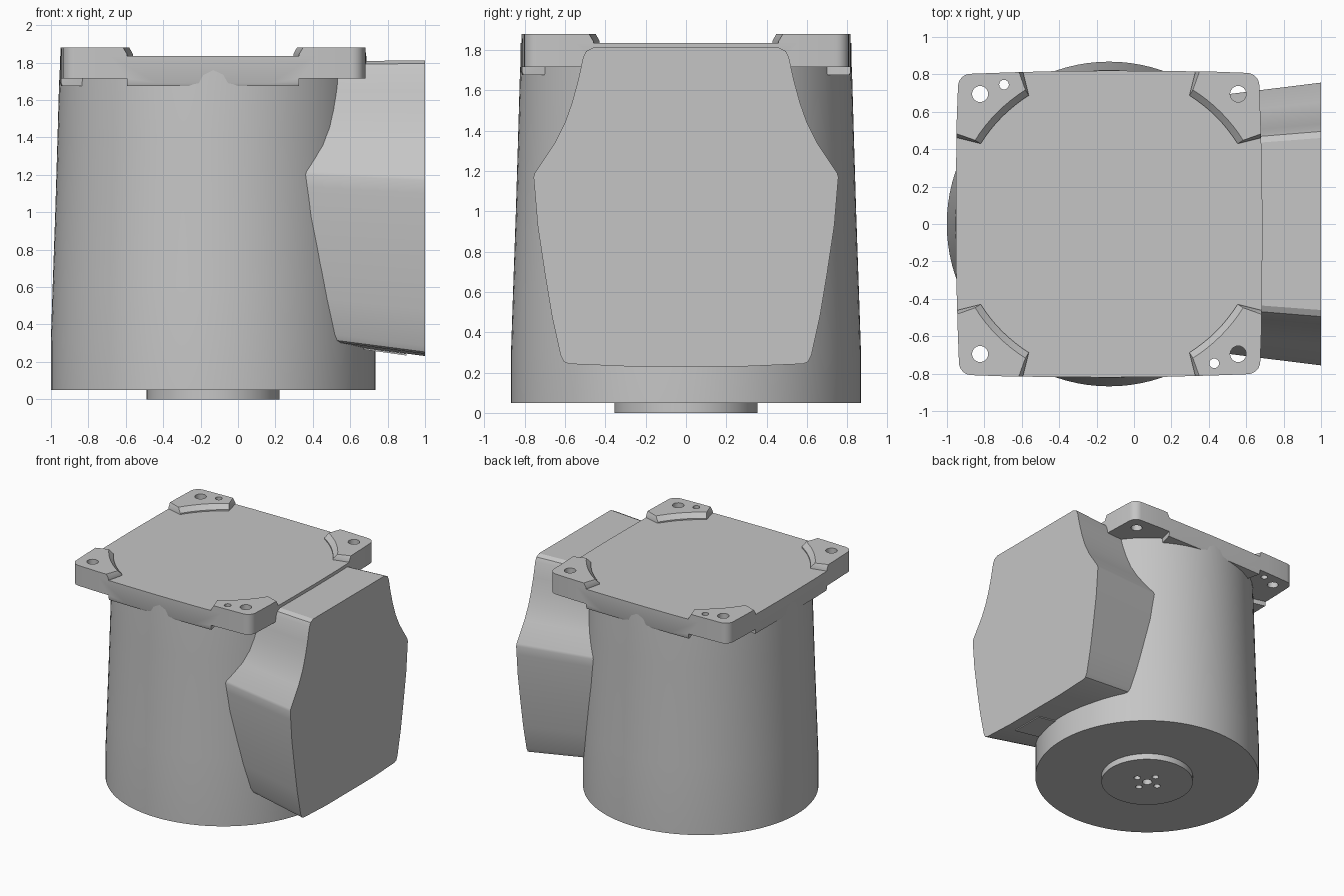
import bpy, bmesh, math
from mathutils import Vector

if "Cube" in bpy.data.objects:
    bpy.data.objects.remove(bpy.data.objects["Cube"], do_unlink=True)

CX = -0.133          # axis of the housing
PLATE_BOTTOM, PLATE_TOP, PAD_TOP = 1.675, 1.835, 1.88

grey = bpy.data.materials.new("light_grey")
grey.use_nodes = True
grey.diffuse_color = (0.56, 0.56, 0.56, 1)
grey.node_tree.nodes["Principled BSDF"].inputs["Base Color"].default_value = grey.diffuse_color


def loft(name, rings):
    """Skin equal-length rings of points and cap both ends."""
    bm = bmesh.new()
    loops = [[bm.verts.new(p) for p in ring] for ring in rings]
    n = len(loops[0])
    for a, b in zip(loops, loops[1:]):
        for i in range(n):
            j = (i + 1) % n
            bm.faces.new((a[i], a[j], b[j], b[i]))
    bm.faces.new(loops[0])
    bm.faces.new(loops[-1])
    bmesh.ops.recalc_face_normals(bm, faces=bm.faces)
    mesh = bpy.data.meshes.new(name)
    bm.to_mesh(mesh)
    bm.free()
    mesh.materials.append(grey)
    obj = bpy.data.objects.new(name, mesh)
    bpy.context.collection.objects.link(obj)
    return obj


def flat(points, z):
    return [Vector((CX + u, v, z)) for u, v in points]


def circle(r, n=96, u=0, v=0):
    return [(u + r * math.cos(2 * math.pi * i / n), v + r * math.sin(2 * math.pi * i / n)) for i in range(n)]


def prism(name, points, z0, z1):
    return loft(name, [flat(points, z0), flat(points, z1)])


def boolean(obj, cutter, operation="DIFFERENCE"):
    """Apply a boolean, then discard the cutter."""
    cutter.hide_render = True
    mod = obj.modifiers.new("cut", "BOOLEAN")
    mod.operation, mod.object, mod.solver = operation, cutter, "EXACT"
    bpy.context.view_layer.objects.active = obj
    bpy.ops.object.modifier_apply(modifier=mod.name)
    bpy.data.objects.remove(cutter, do_unlink=True)


def smooth(obj, angle=30):
    bpy.ops.object.select_all(action="DESELECT")
    obj.select_set(True)
    bpy.context.view_layer.objects.active = obj
    bpy.ops.object.shade_smooth_by_angle(angle=math.radians(angle))


# Tapered round housing
profile = [(0.868, 0.05), (0.868, 0.3), (0.858, 0.6), (0.844, 1.0), (0.832, 1.4), (0.824, 1.68), (0.818, 1.8)]
body = loft("housing", [flat(circle(r), z) for r, z in profile])
smooth(body)

# Output flange under the housing, with a centre hole and four bolt holes
flange = prism("output_flange", circle(0.355, 64), 0, 0.06)
for u, v, r in [(0, 0, 0.038), (0.1, 0, 0.026), (-0.1, 0, 0.026), (0, 0.1, 0.026), (0, -0.1, 0.026)]:
    boolean(flange, prism("bore", circle(r, 20, u, v), -0.02, 0.045))
smooth(flange)


def plate_outline():
    """Rounded square with slightly bowed sides."""
    quarter = [(0.82, 0), (0.817, 0.3), (0.81, 0.55)]
    for i in range(7):
        a = math.radians(3 + 14 * i)
        quarter.append((0.735 + 0.068 * math.cos(a), 0.74 + 0.068 * math.sin(a)))
    quarter += [(0.55, 0.815), (0.3, 0.818)]
    points = []
    for _ in range(4):
        points += quarter
        quarter = [(-v, u) for u, v in quarter]
    return points


def pad_outline(sx, sy, inset):
    """Corner region bounded by an arc around the housing axis."""
    side, r = 0.46 + inset * 0.6, 0.81 + inset
    points = [(1, 1), (side, 1), (side, 0.81)]
    for i in range(9):
        a = math.radians(58 - 26 * i / 8)
        points.append((r * math.cos(a), r * math.sin(a)))
    points += [(0.81, side), (1, side)]
    return [(sx * u, sy * v) for u, v in points]


def drill(obj, sx, sy):
    """Mounting hole, plus a dowel hole on one diagonal."""
    boolean(obj, prism("drill", circle(0.043, 24, sx * 0.69, sy * 0.695), 1.5, 2))
    if sx * sy < 0:
        boolean(obj, prism("drill", circle(0.026, 16, sx * 0.562, sy * 0.745), 1.5, 2))


# Mounting plate with raised corner pads and relieved undersides
outline = plate_outline()
inner = [(u * 0.993, v * 0.993) for u, v in outline]
plate = loft("mounting_plate", [flat(inner, PLATE_BOTTOM), flat(outline, PLATE_BOTTOM + 0.015),
                                flat(outline, PLATE_TOP)])
for sx in (-1, 1):
    for sy in (-1, 1):
        boolean(plate, prism("relief", pad_outline(sx, sy, 0), 1.6, 1.715))
        drill(plate, sx, sy)
        name = ("back" if sy > 0 else "front") + ("_left" if sx > 0 else "_right") + "_pad"
        pad = loft(name, [flat(pad_outline(sx, sy, 0), PLATE_TOP - 0.004),
                          flat(pad_outline(sx, sy, 0), PLATE_TOP + 0.01),
                          flat(pad_outline(sx, sy, 0.035), PAD_TOP)])
        boolean(pad, prism("trim", outline, 1.7, 2), "INTERSECT")
        drill(pad, sx, sy)
        smooth(pad)
smooth(plate)

# Side block: drafted faceted outline running into the housing
half = [(0.3, 0.231), (0.58, 0.243), (0.606, 0.253), (0.622, 0.285), (0.665, 0.48), (0.70, 0.69),
        (0.736, 0.93), (0.75, 1.1), (0.756, 1.17), (0.75, 1.19), (0.65, 1.34), (0.60, 1.44),
        (0.565, 1.54), (0.535, 1.65), (0.51, 1.765), (0.495, 1.795), (0.46, 1.812)]
section = half + [(-y, z) for y, z in reversed(half)]


def block_ring(x):
    d = 1 - x
    return [Vector((x, y * (1 - 0.165 * d), 1.812 - 0.01 * d - (1.812 - z) * (1 - 0.09 * d))) for y, z in section]


block = loft("side_block", [block_ring(x) for x in (0.2, 1)])
smooth(block, 25)

# Thin cover strip under the side block
strip = [(0.67, -0.36), (0.9, -0.36), (0.9, -0.08), (0.67, -0.08)]
loft("block_strip", [[Vector((x, y, 0.235 + 0.14 * (1 - x) - drop)) for x, y in strip]
                     for drop in (0.015, 0.006)])
